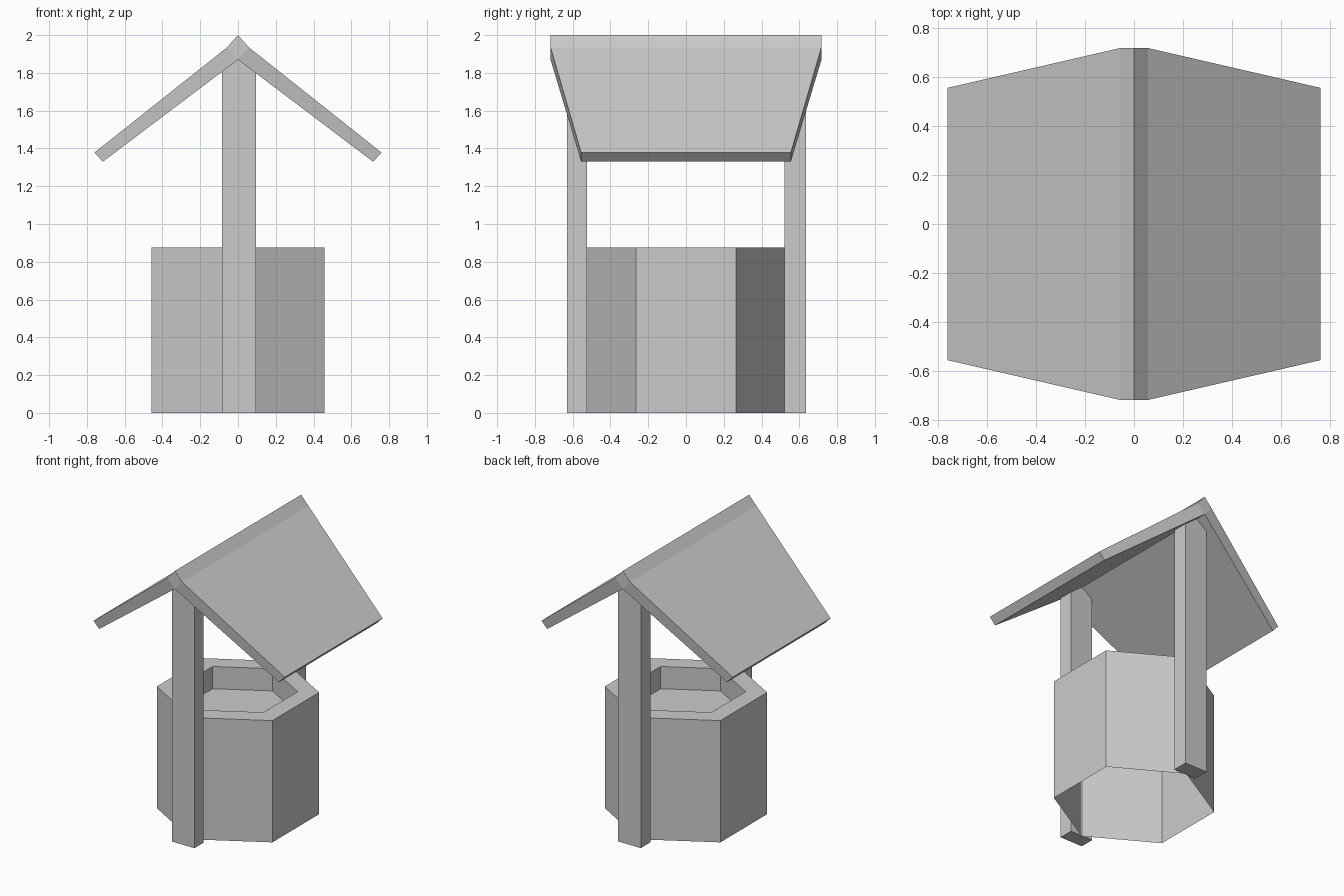
import bpy, math

if "Cube" in bpy.data.objects:
    bpy.data.objects.remove(bpy.data.objects["Cube"])


def make(name, verts, faces):
    mesh = bpy.data.meshes.new(name)
    mesh.from_pydata(verts, [], faces)
    mesh.update()
    obj = bpy.data.objects.new(name, mesh)
    bpy.context.collection.objects.link(obj)
    return obj


def box(name, x0, x1, y0, y1, z0, z1):
    bpy.ops.mesh.primitive_cube_add(size=1, location=((x0 + x1) / 2, (y0 + y1) / 2, (z0 + z1) / 2))
    obj = bpy.context.object
    obj.name = name
    obj.scale = (x1 - x0, y1 - y0, z1 - z0)
    return obj


# Hexagonal well wall: open-bottomed shell, flat rim and recessed basin floor
N = 6
rings = [(0.53, 0), (0.53, 0.875), (0.39, 0.875), (0.39, 0.715)]
verts = [(r * math.cos(math.pi / 2 + i * math.tau / N),
          r * math.sin(math.pi / 2 + i * math.tau / N), z)
         for r, z in rings for i in range(N)]
faces = [(k * N + i, k * N + (i + 1) % N, (k + 1) * N + (i + 1) % N, (k + 1) * N + i)
         for k in range(len(rings) - 1) for i in range(N)]
faces.append(tuple(range(3 * N, 4 * N)))
make("well_wall", verts, faces)

# Posts at front and back
box("front_post", -0.085, 0.095, -0.63, -0.525, 0, 1.87)
box("back_post", -0.085, 0.095, 0.522, 0.635, 0, 1.87)

# Gabled roof: profile (x, z, half depth), deeper at the ridge than at the eaves
half = [(0.715, 1.33, 0.555), (0.76, 1.378, 0.555), (0.058, 1.935, 0.717)]
profile = ([(0, 1.87, 0.717)] + half + [(0, 2.0, 0.717)]
           + [(-x, z, d) for x, z, d in reversed(half)])
M = len(profile)
verts = [(x, s * d, z) for s in (-1, 1) for x, z, d in profile]
faces = [(i, i + M, (i + 1) % M + M, (i + 1) % M) for i in range(M)]
for cap in [(0, 1, 2, 3), (0, 3, 4, 5), (0, 5, 6, 7)]:
    faces.append(cap)
    faces.append(tuple(i + M for i in reversed(cap)))
make("roof", verts, faces)
